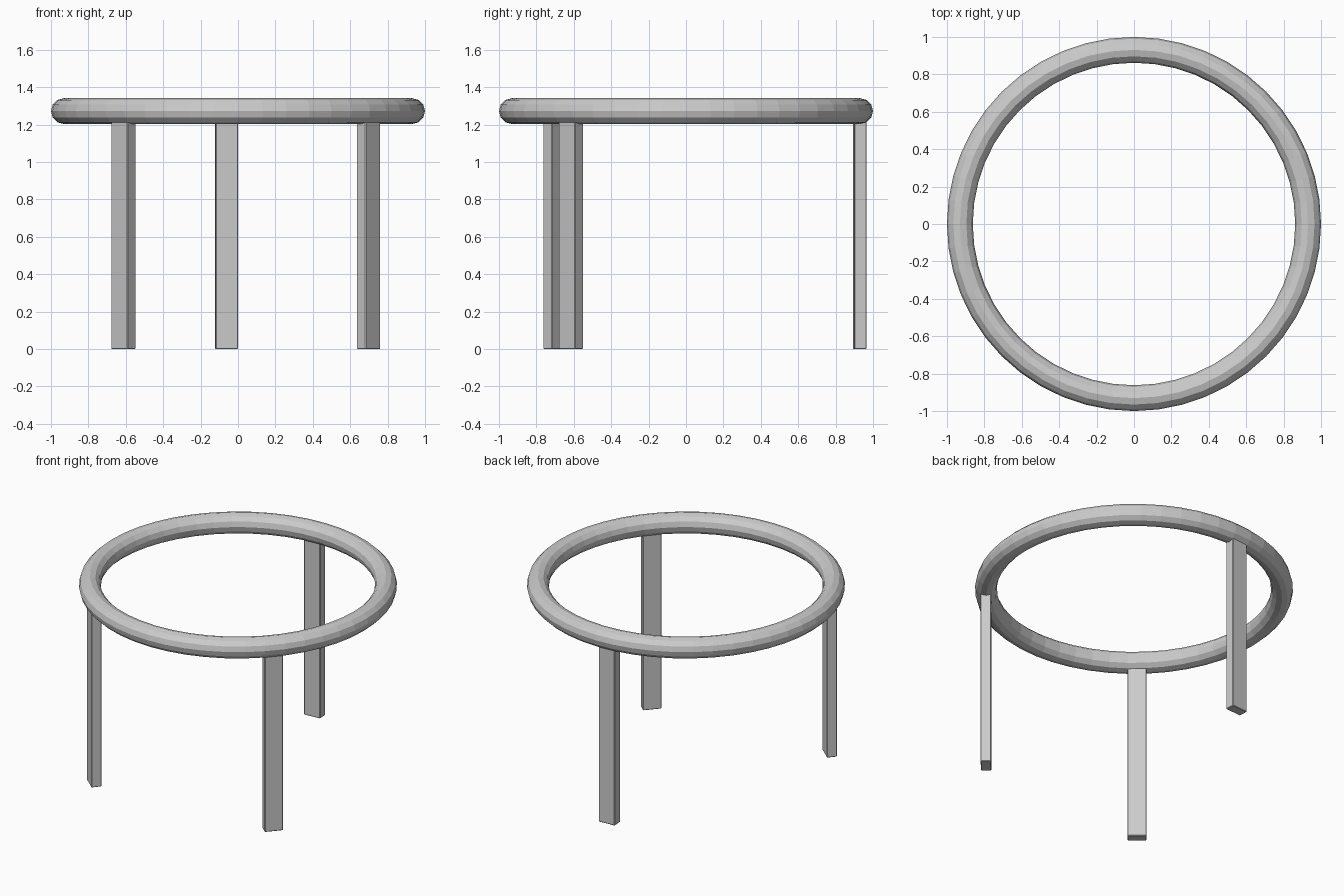
import bpy
from math import radians, cos, sin

if "Cube" in bpy.data.objects:
    bpy.data.objects.remove(bpy.data.objects["Cube"])

RING_R, TUBE_R, RING_Z = 0.931, 0.069, 1.272
LEG_W, LEG_D, LEG_H = 0.12, 0.065, 1.225

# Round tube ring on top
bpy.ops.mesh.primitive_torus_add(
    major_radius=RING_R, minor_radius=TUBE_R,
    major_segments=48, minor_segments=12, location=(0, 0, RING_Z))
bpy.context.object.name = "ring"


def add_leg(name, degrees):
    """Flat plank leg standing under the ring, facing outward."""
    a = radians(degrees)
    bpy.ops.mesh.primitive_cube_add(
        size=1, location=(RING_R * cos(a), RING_R * sin(a), LEG_H / 2),
        rotation=(0, 0, a))
    leg = bpy.context.object
    leg.name = name
    leg.scale = (LEG_D, LEG_W, LEG_H)
    bpy.ops.object.transform_apply(location=False, rotation=False, scale=True)
    bevel = leg.modifiers.new("soft_edges", 'BEVEL')
    bevel.width = 0.004
    bevel.segments = 1


# Two legs at the front, one at the back
add_leg("back_leg", 93.8)
add_leg("front_left_leg", 228.8)
add_leg("front_right_leg", 318.6)
